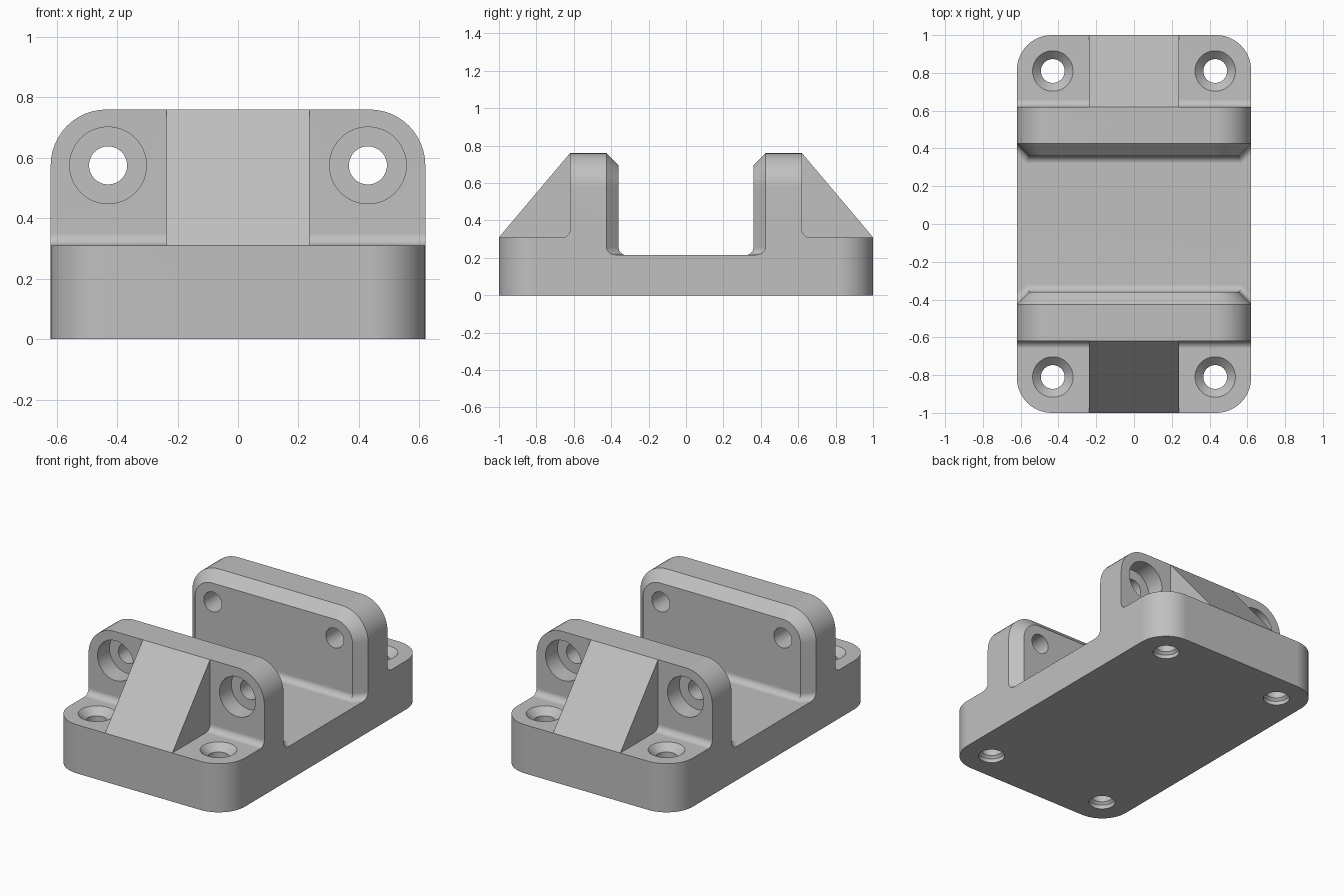
import bpy, bmesh
from math import sin, cos, radians, sqrt

cube = bpy.data.objects.get("Cube")
if cube:
    bpy.data.objects.remove(cube, do_unlink=True)

W, TOP, R = 0.62, 0.76, 0.185          # half width, wall height, corner radius
LEDGE, FLOOR, FILLET = 0.31, 0.215, 0.04
IN, MID, OUT = 0.36, 0.425, 0.62       # wall inner face, chamfer edge, outer face
HOLE_X = 0.43


def arc(cx, cy, r, a0, a1, n=12):
    steps = [radians(a0 + (a1 - a0) * i / n) for i in range(n + 1)]
    return [(cx + r * cos(a), cy + r * sin(a)) for a in steps]


def loft(name, rings):
    """Closed solid through matching rings of 3D points."""
    bm = bmesh.new()
    rows = [[bm.verts.new(p) for p in ring] for ring in rings]
    n = len(rows[0])
    for a, b in zip(rows, rows[1:]):
        for i in range(n):
            j = (i + 1) % n
            bm.faces.new((a[i], a[j], b[j], b[i]))
    bm.faces.new(rows[0])
    bm.faces.new(rows[-1][::-1])
    bmesh.ops.recalc_face_normals(bm, faces=bm.faces)
    mesh = bpy.data.meshes.new(name)
    bm.to_mesh(mesh)
    bm.free()
    ob = bpy.data.objects.new(name, mesh)
    bpy.context.collection.objects.link(ob)
    return ob


def along_x(name, profile, half):
    return loft(name, [[(x, y, z) for y, z in profile] for x in (-half, half)])


def arch(grow, y):
    """Front outline with rounded top corners, grown or shrunk by an offset."""
    cx, cz, r = W - R, TOP - R, R + grow
    pts = arc(cx, cz, r, 0, 90) + arc(-cx, cz, r, 90, 180)
    pts += [(-W - grow, FLOOR - 0.1), (W + grow, FLOOR - 0.1)]
    return [(x, y, z) for x, z in pts]


def combine(target, tool, operation):
    mod = target.modifiers.new(tool.name, 'BOOLEAN')
    mod.operation, mod.solver, mod.object = operation, 'EXACT', tool
    bpy.context.view_layer.objects.active = target
    bpy.ops.object.modifier_apply(modifier=mod.name)
    bpy.data.objects.remove(tool, do_unlink=True)


# Base and two walls as one side profile
half = [(MID, FLOOR), (MID, TOP + 0.05), (OUT, TOP + 0.05)]
half += arc(OUT + FILLET, LEDGE + FILLET, FILLET, 180, 270, 8)
half += [(1.1, LEDGE), (1.1, 0)]
body = along_x("mounting_bracket", half + [(-y, z) for y, z in reversed(half)], 0.7)

for s in (-1, 1):
    # Chamfered inner face of the wall
    pad = loft("wall_pad", [arch(y - MID, s * y) for y in (IN, MID + 0.03)])
    combine(body, pad, 'UNION')

    # Fillet where the chamfered wall meets the floor
    rings = []
    for a in range(0, 91, 10):
        o = FILLET * (1 - cos(radians(a)))
        z = FLOOR + FILLET * (1 - sin(radians(a)))
        rings.append((o, z))
    rings.append((FILLET, FLOOR - 0.06))
    sections = []
    for o, z in rings:
        xi = W - (MID - IN) + o * (sqrt(2) - 1)
        xo = W + 0.075 + o * sqrt(2)
        sections.append([(-xo, s * 0.5, z), (-xi, s * (IN - o), z),
                         (xi, s * (IN - o), z), (xo, s * 0.5, z)])
    combine(body, loft("wall_foot", sections), 'UNION')

    # Sloping brace outside the wall
    slope = (TOP - LEDGE) / (1 - OUT)
    brace = [(1.1, LEDGE - 0.1 * slope), (0.6, TOP + 0.02 * slope),
             (0.5, TOP + 0.02 * slope), (0.5, 0.1), (1.1, 0.1)]
    combine(body, along_x("brace", [(s * y, z) for y, z in brace], 0.237), 'UNION')

# Trim to the rounded plan and the rounded front outline
cx, cy = W - R, 1 - R
plan = (arc(cx, cy, R, 0, 90) + arc(-cx, cy, R, 90, 180)
        + arc(-cx, -cy, R, 180, 270) + arc(cx, -cy, R, 270, 360))
combine(body, loft("plan_trim", [[(x, y, z) for x, y in plan] for z in (-0.1, 1)]), 'INTERSECT')
cz = TOP - R
front = arc(cx, cz, R, 0, 90) + arc(-cx, cz, R, 90, 180) + [(-W, -0.1), (W, -0.1)]
combine(body, loft("front_trim", [[(x, y, z) for x, z in front] for y in (-1.2, 1.2)]), 'INTERSECT')

# Countersunk base holes and counterbored wall holes
base_steps = [(-0.05, 0.078), (0.025, 0.078), (0.04, 0.063), (LEDGE - 0.044, 0.063),
              (LEDGE, 0.107), (LEDGE + 0.02, 0.127)]
wall_steps = [(0.3, 0.063), (0.5, 0.063), (0.5, 0.127), (0.7, 0.127)]
for sx in (-1, 1):
    for sy in (-1, 1):
        rings = [[(x, y, z) for x, y in arc(sx * HOLE_X, sy * 0.81, r, 0, 352.5, 47)]
                 for z, r in base_steps]
        combine(body, loft("base_hole", rings), 'DIFFERENCE')
        rings = [[(x, sy * y, z) for x, z in arc(sx * HOLE_X, cz, r, 0, 352.5, 47)]
                 for y, r in wall_steps]
        combine(body, loft("wall_hole", rings), 'DIFFERENCE')

# Colour and shading
grey = bpy.data.materials.new("plain_grey")
grey.use_nodes = True
colour = (0.53, 0.53, 0.53, 1)
grey.diffuse_color = colour
grey.node_tree.nodes["Principled BSDF"].inputs["Base Color"].default_value = colour
body.data.materials.clear()
body.data.materials.append(grey)
for p in body.data.polygons:
    p.material_index = 0

bpy.ops.object.select_all(action='DESELECT')
body.select_set(True)
bpy.context.view_layer.objects.active = body
bpy.ops.object.shade_smooth_by_angle(angle=radians(25))
normals = body.modifiers.new("even_normals", 'WEIGHTED_NORMAL')
normals.keep_sharp = True
